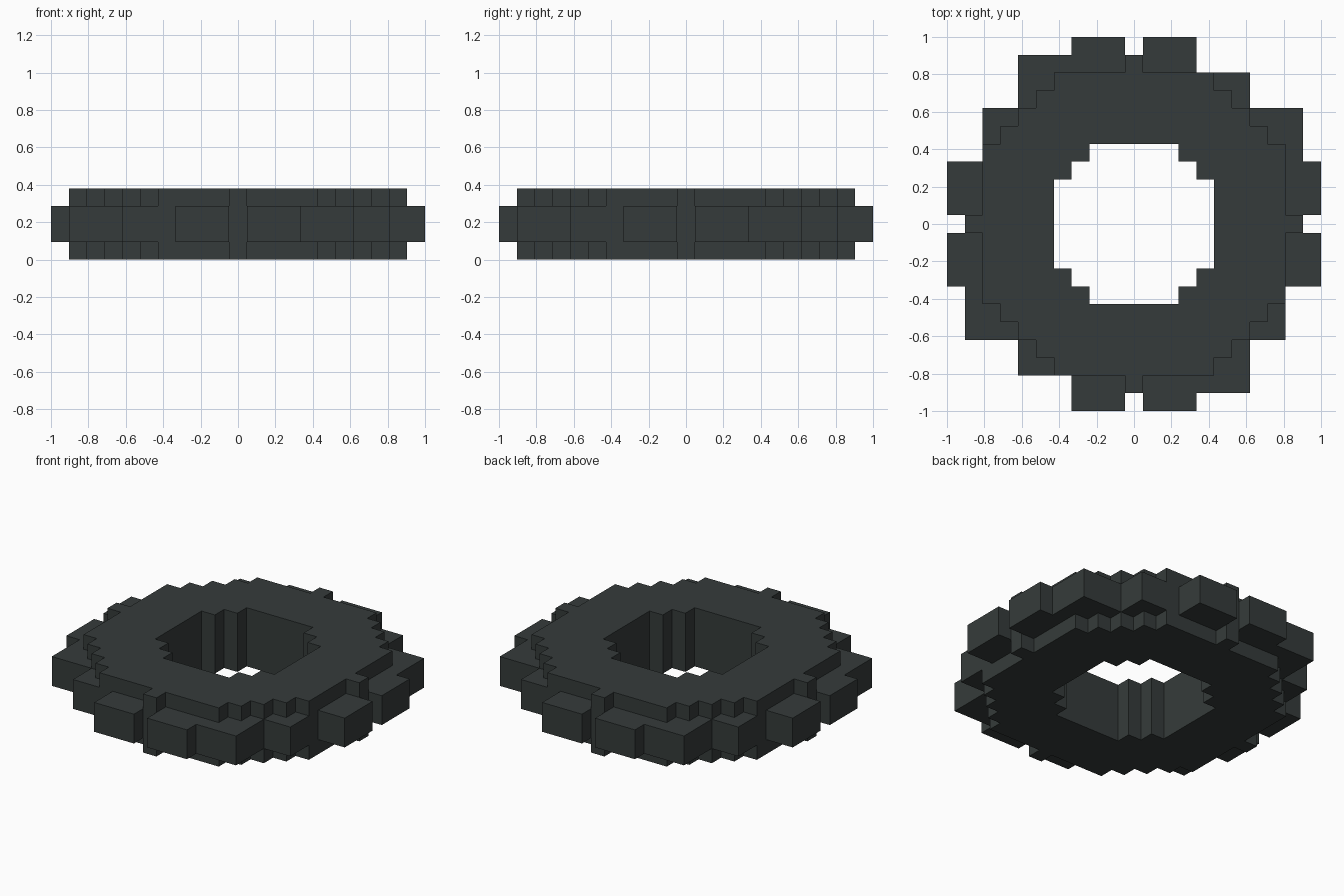
import bpy
import bmesh

cube = bpy.data.objects.get("Cube")
if cube:
    bpy.data.objects.remove(cube, do_unlink=True)

CELL = 2 / 21  # size of one block

rubber = bpy.data.materials.new("dark rubber")
rubber.use_nodes = True
colour = (0.036, 0.044, 0.043, 1)
rubber.diffuse_color = colour
bsdf = rubber.node_tree.nodes["Principled BSDF"]
bsdf.inputs["Base Color"].default_value = colour
bsdf.inputs["Roughness"].default_value = 0.9


def quarter_turn(points, turns):
    """Rotate a flat profile about the centre by 90 degree steps."""
    for _ in range(turns):
        points = [(-y, x) for x, y in points]
    return points


def extrude_profiles(name, profiles, low, high):
    """Join flat profiles, given in cells, and raise them into a solid."""
    bm = bmesh.new()
    for profile in profiles:
        bm.faces.new([bm.verts.new((x * CELL, y * CELL, low * CELL)) for x, y in profile])
    bmesh.ops.remove_doubles(bm, verts=bm.verts[:], dist=1e-4)
    raised = bmesh.ops.extrude_face_region(bm, geom=bm.faces[:], use_keep_orig=True)
    top = [g for g in raised["geom"] if isinstance(g, bmesh.types.BMVert)]
    bmesh.ops.translate(bm, verts=top, vec=(0, 0, (high - low) * CELL))
    bmesh.ops.recalc_face_normals(bm, faces=bm.faces[:])
    mesh = bpy.data.meshes.new(name)
    bm.to_mesh(mesh)
    bm.free()
    mesh.materials.append(rubber)
    obj = bpy.data.objects.new(name, mesh)
    bpy.context.collection.objects.link(obj)
    return obj


# Tire body: one stepped quarter, repeated around the open hub
body_quarter = [
    (4.5, 0), (9.5, 0), (9.5, 0.5), (8.5, 0.5), (8.5, 4.5), (7.5, 4.5),
    (7.5, 5.5), (6.5, 5.5), (6.5, 6.5), (5.5, 6.5), (5.5, 7.5), (4.5, 7.5),
    (4.5, 8.5), (0.5, 8.5), (0.5, 9.5), (0, 9.5),
    (0, 4.5), (2.5, 4.5), (2.5, 3.5), (3.5, 3.5), (3.5, 2.5), (4.5, 2.5),
]
extrude_profiles("tire_body", [quarter_turn(body_quarter, t) for t in range(4)], 0, 4)

# Tread lugs: three shapes per quarter, on the middle half of the width
lugs = {
    "straight_lug": [(0.5, 8.5), (3.5, 8.5), (3.5, 10.5), (0.5, 10.5)],
    "corner_lug": [(4.5, 8.5), (4.5, 7.5), (5.5, 7.5), (5.5, 6.5), (6.5, 6.5), (6.5, 8.5)],
    "stepped_lug": [(8.5, 0.5), (10.5, 0.5), (10.5, 3.5), (9.5, 3.5), (9.5, 6.5),
                    (6.5, 6.5), (6.5, 5.5), (7.5, 5.5), (7.5, 4.5), (8.5, 4.5)],
}
for turn in range(4):
    for name, profile in lugs.items():
        extrude_profiles(f"{name}_{turn + 1}", [quarter_turn(profile, turn)], 1, 3)
